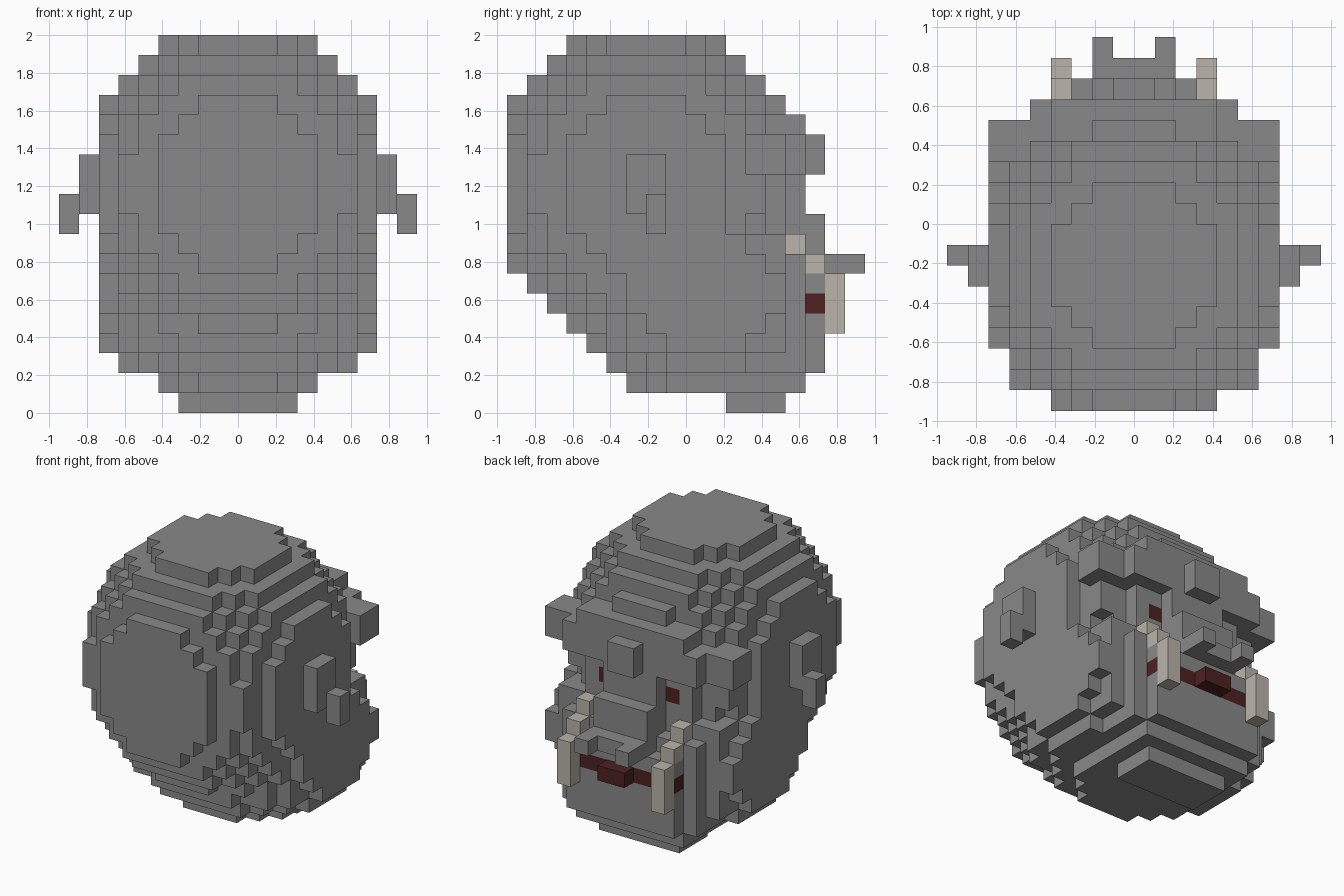
import bpy
from itertools import product
from mathutils import Vector

if "Cube" in bpy.data.objects:
    bpy.data.objects.remove(bpy.data.objects["Cube"])

UNIT = 2 / 19  # edge of one block


def material(name, color):
    mat = bpy.data.materials.new(name)
    mat.use_nodes = True
    mat.diffuse_color = (*color, 1)
    mat.node_tree.nodes["Principled BSDF"].inputs["Base Color"].default_value = (*color, 1)
    return mat


def box(x, y, z):
    """Cells of a block-aligned box given as three ranges."""
    return set(product(range(*x), range(*y), range(*z)))


def mirrored(cells):
    return cells | {(-x - 1, y, z) for x, y, z in cells}


def ellipsoid(center, weights, limit, bounds):
    """Cells whose weighted squared distance to the center is within the limit."""
    def inside(cell):
        return sum(w * (i + 0.5 - c) ** 2
                   for i, c, w in zip(cell, center, weights)) <= limit
    return {cell for cell in box(*bounds) if inside(cell)}


def build(name, cells, mat, occupied):
    """Make a mesh from the faces of the cells that are open to the air."""
    index, verts, faces = {}, [], []
    for cell in cells:
        for axis, side in product(range(3), (0, 1)):
            beside = list(cell)
            beside[axis] += 2 * side - 1
            if tuple(beside) in occupied:
                continue
            u, v = (axis + 1) % 3, (axis + 2) % 3
            ring = []
            for a, b in ((0, 0), (1, 0), (1, 1), (0, 1)):
                corner = list(cell)
                corner[axis] += side
                corner[u] += a
                corner[v] += b
                key = tuple(corner)
                if key not in index:
                    index[key] = len(verts)
                    verts.append(Vector(key) * UNIT)
                ring.append(index[key])
            faces.append(ring if side else ring[::-1])
    mesh = bpy.data.meshes.new(name)
    mesh.from_pydata(verts, [], faces)
    mesh.materials.append(mat)
    bpy.context.collection.objects.link(bpy.data.objects.new(name, mesh))


stone = material("stone grey", (0.25, 0.25, 0.25))
ivory = material("tusk ivory", (0.49, 0.455, 0.40))
red = material("dark red", (0.075, 0.015, 0.015))

# Rounded skull
skull = ellipsoid((0, -2, 11.5), (1, 1, 0.95), 62,
                  ((-7, 7), (-9, 5), (4, 19)))

# Rounded jaw with a stepped flat front
jaw = ellipsoid((0, 1, 6), (1, 1.2, 2), 58, ((-7, 7), (-6, 5), (1, 10)))
jaw |= box((-5, 5), (3, 6), (2, 8))
jaw |= box((-4, 4), (3, 7), (2, 7))
jaw |= box((-4, 4), (2, 6), (1, 2))

# Neck plate under the jaw
neck = box((-3, 3), (2, 5), (0, 1))

# Brow ridge with a center bump and knobs at both ends
brow = box((-5, 5), (4, 6), (12, 14)) | box((-4, 4), (4, 6), (14, 15))
brow |= box((-1, 1), (6, 7), (12, 14))
brow |= mirrored(box((5, 7), (3, 5), (12, 14)))

# Nose with bridge, snout and two nostril tips
nose = box((-2, 2), (5, 6), (7, 12)) | box((-2, 2), (6, 7), (7, 10))
nose |= box((-2, 2), (7, 8), (7, 8))
nose |= mirrored(box((1, 2), (8, 9), (7, 8)))

# Ears
ears = mirrored(box((7, 8), (-3, -1), (10, 13)) | box((8, 9), (-2, -1), (9, 11)))

# Tusks step forward and hang in front of the mouth
tusks = mirrored(box((3, 4), (5, 6), (8, 9)) | box((3, 4), (6, 7), (7, 8))
                 | box((3, 4), (7, 8), (4, 7)))

# Mouth band with tongue, and sunken eyes
mouth = box((-4, 4), (6, 7), (5, 6))
tongue = box((-1, 1), (7, 8), (5, 6))
eyes = mirrored(box((2, 3), (4, 5), (10, 11)))

parts = [
    ("eyes", eyes, red), ("mouth", mouth, red), ("tongue", tongue, red),
    ("tusks", tusks, ivory), ("nose", nose, stone), ("brow", brow, stone),
    ("ears", ears, stone), ("neck", neck, stone), ("jaw", jaw, stone),
    ("skull", skull, stone),
]
occupied = set().union(*(cells for _, cells, _ in parts))
taken = set()
for name, cells, mat in parts:
    build(name, cells - taken, mat, occupied)
    taken |= cells
